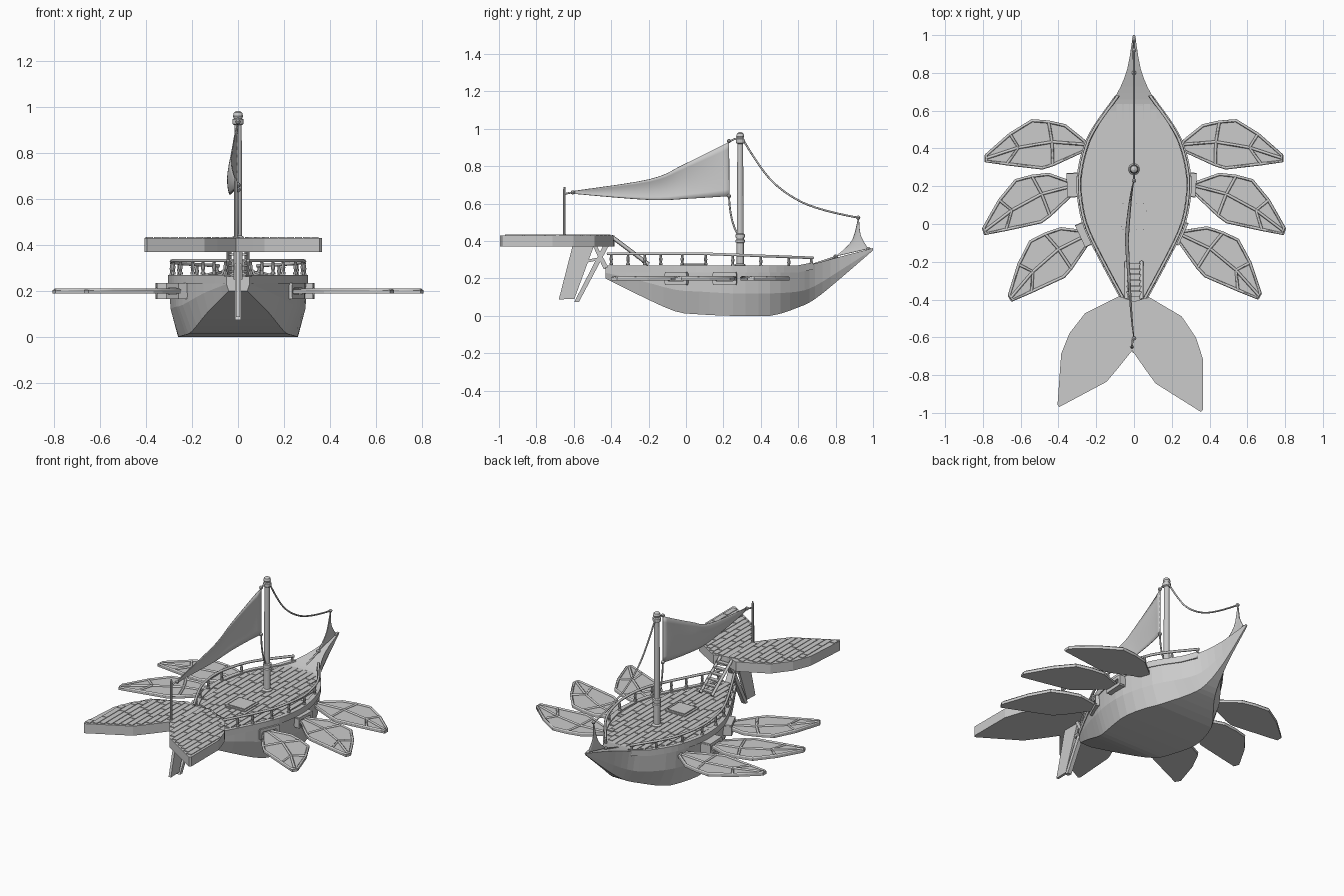
import bpy, bmesh, math, random
from mathutils import Vector, Matrix

if "Cube" in bpy.data.objects:
    bpy.data.objects.remove(bpy.data.objects["Cube"])
random.seed(4)

def mesh_obj(name, verts, faces, smooth=False):
    me = bpy.data.meshes.new(name)
    me.from_pydata([tuple(v) for v in verts], [], faces)
    bm = bmesh.new(); bm.from_mesh(me)
    bmesh.ops.recalc_face_normals(bm, faces=bm.faces)
    for f in bm.faces: f.smooth = smooth
    bm.to_mesh(me); bm.free()
    ob = bpy.data.objects.new(name, me)
    bpy.context.collection.objects.link(ob)
    return ob

def prism(name, poly, z0, z1):
    n = len(poly)
    v = [(x, y, z0) for x, y in poly] + [(x, y, z1) for x, y in poly]
    f = [list(range(n))[::-1], list(range(n, 2 * n))]
    f += [[i, (i + 1) % n, n + (i + 1) % n, n + i] for i in range(n)]
    return mesh_obj(name, v, f)

BOX_F = [[0, 3, 2, 1], [4, 5, 6, 7], [0, 1, 5, 4], [1, 2, 6, 5], [2, 3, 7, 6], [3, 0, 4, 7]]
def boxes(name, specs, mat=None):
    """specs: list of (x0,x1,y0,y1,z0,z1) joined in one mesh"""
    v, f = [], []
    for a, b, c, d, e, g in specs:
        k = len(v)
        v += [Vector((x, y, z)) for z in (e, g) for x, y in ((a, c), (b, c), (b, d), (a, d))]
        f += [[i + k for i in q] for q in BOX_F]
    if mat: v = [mat @ p for p in v]
    return mesh_obj(name, v, f)

def tube(name, paths, r, smooth=False, res=2):
    cu = bpy.data.curves.new(name, 'CURVE')
    cu.dimensions = '3D'; cu.bevel_depth = r; cu.bevel_resolution = res; cu.use_fill_caps = True
    cu.resolution_u = 5
    for pts in paths:
        s = cu.splines.new('NURBS' if smooth else 'POLY')
        s.points.add(len(pts) - 1)
        for p, q in zip(s.points, pts): p.co = (*q, 1)
        if smooth: s.use_endpoint_u = True; s.order_u = 3
    ob = bpy.data.objects.new(name, cu)
    bpy.context.collection.objects.link(ob)
    return ob

def lathe(name, prof, centres, n=12):
    v, f = [], []
    for c in centres:
        k = len(v); m = len(prof)
        for r, z in prof:
            v += [(c[0] + r * math.cos(2 * math.pi * i / n), c[1] + r * math.sin(2 * math.pi * i / n), c[2] + z) for i in range(n)]
        f += [[k + j * n + i, k + j * n + (i + 1) % n, k + (j + 1) * n + (i + 1) % n, k + (j + 1) * n + i] for j in range(m - 1) for i in range(n)]
        f += [[k + i for i in range(n)][::-1], [k + (m - 1) * n + i for i in range(n)]]
    return mesh_obj(name, v, f)

# hull loft: y, top half width, top z, mid half width, mid z, bottom half width, bottom z
S = [(-.43, .05, .262, .05, .23, .04, .2), (-.25, .148, .262, .15, .19, .13, .11),
     (-.06, .245, .262, .24, .14, .2, .025), (.07, .287, .262, .277, .13, .235, .008),
     (.25, .3, .262, .292, .12, .26, 0), (.45, .25, .262, .24, .12, .2, 0),
     (.6, .155, .264, .14, .13, .09, .045), (.69, .09, .28, .072, .16, .04, .09),
     (.82, .036, .315, .028, .24, .012, .195), (1.0, .006, .362, .005, .356, .004, .35)]
def catmull(rows, sub):
    out = []
    for i in range(len(rows) - 1):
        p = [rows[max(0, min(len(rows) - 1, i + k))] for k in (-1, 0, 1, 2)]
        for s in range(sub):
            t = s / sub
            out.append(tuple(b + .5 * t * (c - a + t * (2*a - 5*b + 4*c - d + t * (3 * (b - c) + d - a))) for a, b, c, d in zip(*p)))
    return out + [rows[-1]]
H = catmull(S, 3)
v, f = [], []
for y, a, za, b, zb, c, zc in H:
    zc = max(zc, 0)
    v += [(-a, y, za), (-b, y, zb), (-c, y, zc), (c, y, zc), (b, y, zb), (a, y, za)]
for i in range(len(H) - 1):
    f += [[i*6 + j, i*6 + (j + 1) % 6, i*6 + 6 + (j + 1) % 6, i*6 + 6 + j] for j in range(6)]
f += [list(range(6)), [len(v) - 6 + j for j in range(6)]]
mesh_obj("hull", v, f)

def half(y):
    for p, q in zip(H, H[1:]):
        if p[0] <= y <= q[0]: return p[1] + (q[1] - p[1]) * (y - p[0]) / (q[0] - p[0])
    return .05

# planking clipped to an outline by scanlines
def cross(poly, x):
    ys = []
    for (ax, ay), (bx, by) in zip(poly, poly[1:] + poly[:1]):
        if (ax - x) * (bx - x) < 0: ys.append(ay + (by - ay) * (x - ax) / (bx - ax))
    return (min(ys), max(ys)) if ys else None
def planks(name, poly, z, w=.032, gap=.004):
    specs, xs = [], [p[0] for p in poly]
    x = min(xs) + .004
    while x + w < max(xs):
        a, b = cross(poly, x), cross(poly, x + w)
        x0, x = x, x + w + gap
        if not (a and b): continue
        y, hi = max(a[0], b[0]) + .006, min(a[1], b[1]) - .006
        while y < hi - .02:
            e = min(hi, y + random.uniform(.09, .2))
            specs.append((x0, x0 + w, y, e, z - .004, z + .004)); y = e + gap
    boxes(name, specs)

ys = [-.42 + 1.1 * i / 28 for i in range(29)]
deck = [(half(y) - .025, y) for y in ys] + [(-half(y) + .025, y) for y in ys[::-1]]
planks("deck_planks", deck, .264)
boxes("deck_hatch", [(-.07, .07, -.03, .11, .26, .274), (-.058, .058, -.018, .098, .26, .28)])

# gunwale, rail and balusters
railz = lambda y: .332 - .022 * max(0, (y - .1) / .58)
v, f = [], []
for s in (-1, 1):
    k = len(v)
    for y in ys:
        w = half(y); z = .262 + max(0, y - .6) * .2
        v += [(s * (w + .004), y, z - .03), (s * (w + .004), y, z + .008), (s * (w - .024), y, z + .008), (s * (w - .024), y, z - .03)]
    for i in range(28):
        f += [[k + i*4 + j, k + i*4 + (j + 1) % 4, k + i*4 + 4 + (j + 1) % 4, k + i*4 + 4 + j] for j in range(4)]
mesh_obj("gunwale", v, f)
tube("hand_rail", [[(s * (half(y) - .012), y, railz(y)) for y in ys] for s in (-1, 1)], .008, res=1)
prof = [(.010, 0), (.010, .008), (.006, .014), (.009, .03), (.006, .05), (.008, .055)]
lathe("balusters", prof, [(s * (half(y) - .012), y, railz(y) - .06) for s in (-1, 1)
      for y in (-.4, -.31, -.22, -.135, -.02, .105, .25, .4, .55, .67)], 8)

# raised tail deck of two leaves
R = [(0, -.41), (.08, -.385), (.255, -.48), (.335, -.59), (.375, -.70), (.385, -.97), (.375, -.982),
     (.13, -.84), (.075, -.77), (.0, -.67)]
rot = lambda p: (p[0] + .035 * (p[1] + .4), p[1] - .035 * p[0])
R1 = [rot(p) for p in R]
L1 = [rot((-x, y)) for x, y in R]
prism("tail_deck", R1 + L1[1:-1][::-1], .37, .43)
planks("tail_planks_right", R1, .430)
planks("tail_planks_left", L1, .430)

# stairs up to the tail
tube("stair_rails", [[(s * .04, -.2, .275), (s * .04, -.4, .425)] for s in (-1, 1)], .011, res=0)
boxes("stair_steps", [(-.04, .04, -.235 - i * .03, -.208 - i * .03, .282 + i * .024, .29 + i * .024) for i in range(6)])

# rudder under the tail
def side_plate(name, pts, t):
    n = len(pts)
    v = [(s * t, y, z) for s in (-1, 1) for y, z in pts]
    mesh_obj(name, v, [list(range(n)), list(range(n, 2*n))[::-1]] + [[i, (i + 1) % n, n + (i + 1) % n, n + i] for i in range(n)])
side_plate("rudder_blade", [(-.605, .38), (-.49, .38), (-.597, .09), (-.68, .088)], .008)
side_plate("rudder_post", [(-.44, .38), (-.41, .38), (-.572, .075), (-.597, .075)], .013)
side_plate("rudder_hinge", [(-.53, .3), (-.45, .315), (-.45, .3), (-.53, .285)], .006)
side_plate("tail_brace", [(-.5, .38), (-.48, .38), (-.41, .25), (-.44, .25)], .02)

# side fins with raised frames
F = [(0, .02), (.094, .12), (.18, .152), (.27, .172), (.4, .115), (.545, .02), (.55, -.015), (.44, -.045), (.25, -.095), (.19, -.085), (0, -.03)]
def fin(name, side, x, y, ang):
    m = Matrix.Translation((side * x, y, 0)) @ Matrix.Scale(side, 4, (1, 0, 0)) @ Matrix.Rotation(math.radians(ang), 4, 'Z')
    T = lambda p, z=0: m @ Vector((p[0], p[1], z))
    prism(name, [T(p)[:2] for p in F], .189, .204)
    c = Vector((.26, .03))
    rim = [c + (Vector(p) - c) * .96 for p in F]
    spine = [(0, 0), (.18, .04), (.36, .035), (.54, .003)]
    ribs = [[rim[2], spine[1], rim[9]], [rim[4], spine[2], rim[7]]]
    tube(name + "_frame", [[T(p, .204) for p in q] for q in [rim + rim[:1], spine] + ribs], .008, res=0)
for s, n in ((1, "right"), (-1, "left")):
    fin(f"rear_bow_fin_{n}", s, .25, .42, -8)
    fin(f"middle_fin_{n}", s, .31, .205, -27)
    fin(f"stern_fin_{n}", s, .235, -.05, -38 - (1.5 if s < 0 else 0))
    # fin sockets
    for bn, x, y, a in (("middle", .305, .207, -3), ("stern", .24, -.045, -25)):
        m = Matrix.Translation((s * x, y, .2)) @ Matrix.Rotation(math.radians(a * s), 4, 'Z')
        boxes(f"{bn}_socket_{n}", [(-.05, .024, -.062, .062, .014, .034), (-.05, .024, -.062, .062, -.034, -.014),
              (-.05, .024, -.065, -.045, -.026, .026), (-.05, .024, .045, .065, -.026, .026)], m)

# mast and stern pole
lathe("mast", [(.03, 0), (.03, .012), (.02, .02), (.02, .13), (.025, .132), (.025, .145), (.02, .15), (.02, .158),
      (.025, .16), (.025, .175), (.018, .18), (.016, .66), (.024, .665), (.024, .685), (.018, .69), (.022, .70), (.018, .715), (.006, .722)], [(0, .29, .26)], 14)
lathe("stern_pole", [(.012, 0), (.007, .012), (.007, .25), (.004, .265)], [(-.01, -.65, .425)], 8)

# sails
def sail(name, top, bot, billow, n=14, m=8):
    T, B = catmull(top, n // (len(top) - 1) + 1), catmull(bot, n // (len(bot) - 1) + 1)
    k = len(T)
    v, f = [], []
    for i in range(k):
        u = i / (k - 1)
        for j in range(m + 1):
            t = j / m
            y, z = T[i][0] * (1 - t) + B[i][0] * t, T[i][1] * (1 - t) + B[i][1] * t
            v.append((-billow * math.sin(math.pi * u) * (.35 + .65 * math.sin(math.pi * (.15 + .6 * t))), y, z))
    for i in range(k - 1):
        f += [[i*(m+1) + j, i*(m+1) + j + 1, (i+1)*(m+1) + j + 1, (i+1)*(m+1) + j] for j in range(m)]
    ob = mesh_obj(name, v, f, True)
    md = ob.modifiers.new("thickness", 'SOLIDIFY'); md.thickness = .005; md.offset = 0
sail("main_sail", [(.23, .93), (-.01, .81), (-.195, .73), (-.605, .667)], [(.232, .64), (.02, .627), (-.195, .62), (-.605, .653)], .045)
sail("bow_sail", [(.92, .52), (.885, .4), (.80, .318)], [(.925, .515), (.935, .43), (.975, .358)], .006)

# rigging and its knots
tube("rigging", [
    [(0, .3, .95), (0, .4, .78), (0, .52, .66), (0, .7, .565), (0, .92, .525)],
    [(0, .23, .64), (0, .235, .5), (0, .28, .43)],
    [(0, .23, .93), (0, .26, .95), (0, .29, .95)],
    [(-.005, -.6, .66), (-.01, -.63, .658), (-.01, -.65, .65)],
    [(0, .81, .318), (0, .75, .30), (0, .68, .275)]], .005, True)
ball = [(.003, -.011), (.009, -.007), (.012, 0), (.009, .007), (.003, .011)]
lathe("rope_knots", ball, [(0, .23, .64), (0, .23, .935), (0, -.605, .66), (0, .92, .525), (0, .975, .357), (0, .80, .317), (0, .28, .43)], 8)
